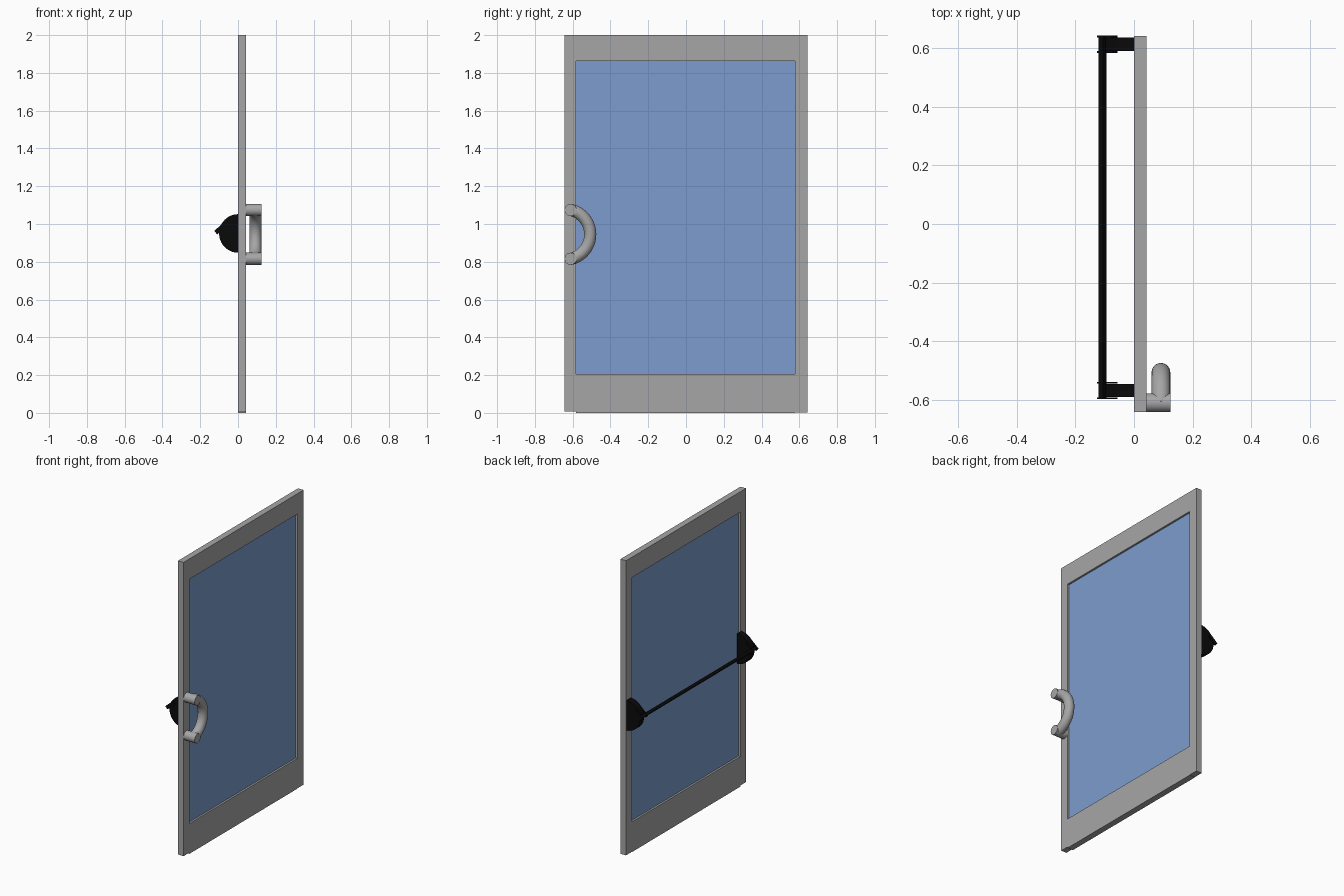
import bpy
import bmesh
from math import cos, sin, pi, radians
from mathutils import Matrix, Vector

cube = bpy.data.objects.get("Cube")
if cube:
    bpy.data.objects.remove(cube, do_unlink=True)


def material(name, rgb):
    m = bpy.data.materials.new(name)
    m.use_nodes = True
    m.diffuse_color = (*rgb, 1)
    m.node_tree.nodes["Principled BSDF"].inputs["Base Color"].default_value = (*rgb, 1)
    return m


GREY = material("grey metal", (0.38, 0.38, 0.38))
BLUE = material("blue glass", (0.2, 0.335, 0.62))
BLACK = material("black metal", (0.003, 0.003, 0.003))


def finish(name, bm, mat, smooth=False):
    bmesh.ops.recalc_face_normals(bm, faces=bm.faces)
    me = bpy.data.meshes.new(name)
    bm.to_mesh(me)
    bm.free()
    me.materials.append(mat)
    ob = bpy.data.objects.new(name, me)
    bpy.context.collection.objects.link(ob)
    if smooth:
        bpy.ops.object.select_all(action="DESELECT")
        ob.select_set(True)
        bpy.context.view_layer.objects.active = ob
        bpy.ops.object.shade_smooth_by_angle(angle=radians(40))
    return ob


def box(name, lo, hi, mat, tilt=0):
    """Box between two corners, turned about its own y axis."""
    lo, hi = Vector(lo), Vector(hi)
    bm = bmesh.new()
    bmesh.ops.create_cube(bm, size=1, matrix=Matrix.Translation((lo + hi) / 2)
                          @ Matrix.Rotation(-tilt, 4, "Y") @ Matrix.Diagonal((*(hi - lo), 1)))
    return finish(name, bm, mat)


# Door frame and glass
T = 0.042
Y0, Y1 = -0.582, 0.577
box("bottom_rail", (0, Y0, 0), (T, Y1, 0.205), GREY)
box("top_rail", (0, Y0, 1.862), (T, Y1, 2), GREY)
box("handle_stile", (0, -0.643, 0.008), (T, Y0, 2), GREY)
box("hinge_stile", (0, Y1, 0.002), (T, 0.643, 2), GREY)
box("glass_pane", (0.013, Y0, 0.205), (0.029, Y1, 1.862), BLUE)

# Pull handle: two posts joined by a curved grip
R, HZ, HY, SWEEP = 0.133, 0.945, -0.64, radians(78)
for name, side in (("upper", 1), ("lower", -1)):
    bm = bmesh.new()
    at = Matrix.Translation(((T + 0.125) / 2, -0.611, HZ + side * 0.129))
    bmesh.ops.create_cone(bm, cap_ends=True, segments=32, radius1=0.032, radius2=0.032,
                          depth=0.125 - T, matrix=at @ Matrix.Rotation(pi / 2, 4, "Y"))
    finish(name + "_handle_post", bm, GREY, True)

bm = bmesh.new()
rings = []
for i in range(33):
    a = -SWEEP + 2 * SWEEP * i / 32
    ring = []
    for j in range(24):
        b = 2 * pi * j / 24
        r = R + 0.032 * cos(b)
        ring.append(bm.verts.new((0.092 + 0.032 * sin(b), HY + r * cos(a), HZ + r * sin(a))))
    rings.append(ring)
for p, q in zip(rings, rings[1:]):
    for j in range(24):
        k = (j + 1) % 24
        bm.faces.new((p[j], p[k], q[k], q[j]))
bm.faces.new(rings[0])
bm.faces.new(rings[-1])
finish("handle_grip", bm, GREY, True)

# Push bar: rounded brackets with tilted side plates, and the long bar
ARM_TILT = radians(41)
for name, y in (("left", 0.614), ("right", -0.569)):
    bm = bmesh.new()
    outline = [bm.verts.new((-0.1 * sin(a), y - 0.023, 0.95 + 0.102 * cos(a)))
               for a in (pi * i / 24 for i in range(25))]
    side = bm.faces.new(outline)
    grown = bmesh.ops.extrude_face_region(bm, geom=[side])["geom"]
    bmesh.ops.translate(bm, vec=(0, 0.046, 0),
                        verts=[v for v in grown if isinstance(v, bmesh.types.BMVert)])
    finish(name + "_bracket", bm, BLACK, True)
    for part, off in (("inner", -0.0265), ("outer", 0.0265)):
        box(f"{name}_{part}_arm_plate", (-0.127, y + off - 0.003, 0.966),
            (-0.055, y + off + 0.003, 0.99), BLACK, ARM_TILT)

box("push_bar", (-0.117, -0.598, 0.955), (-0.098, 0.643, 0.974), BLACK, ARM_TILT)
